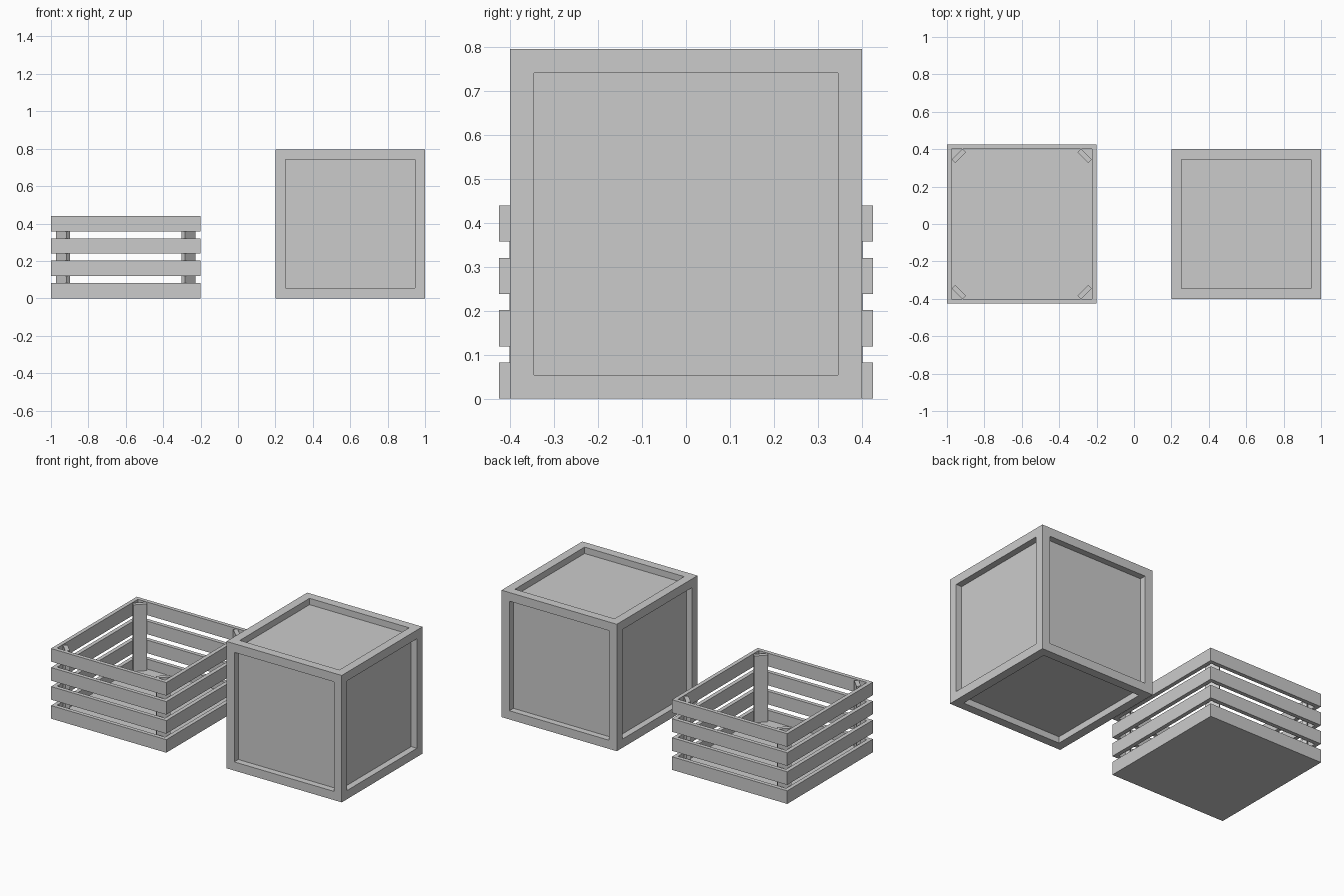
import bpy, bmesh, math
from mathutils import Matrix, Vector

if "Cube" in bpy.data.objects:
    bpy.data.objects.remove(bpy.data.objects["Cube"])


def finish(bm, name):
    mesh = bpy.data.meshes.new(name)
    bm.to_mesh(mesh)
    bm.free()
    obj = bpy.data.objects.new(name, mesh)
    bpy.context.collection.objects.link(obj)
    return obj


def box(name, center, size, turn=0.0):
    bm = bmesh.new()
    m = (Matrix.Translation(Vector(center)) @ Matrix.Rotation(turn, 4, 'Z')
         @ Matrix.Diagonal((*size, 1)))
    bmesh.ops.create_cube(bm, size=1, matrix=m)
    return finish(bm, name)


# Closed crate: every face framed, panel pushed straight in
bm = bmesh.new()
bmesh.ops.create_cube(bm, size=1, matrix=Matrix.Translation((0.6, 0, 0.398))
                      @ Matrix.Diagonal((0.8, 0.8, 0.796, 1)))
panels = bm.faces[:]
bmesh.ops.inset_individual(bm, faces=panels, thickness=0.077, depth=0)
for face in panels:
    n = face.normal.copy()
    panel = bmesh.ops.extrude_discrete_faces(bm, faces=[face])["faces"][0]
    bmesh.ops.translate(bm, verts=panel.verts[:], vec=n * -0.04)
bmesh.ops.recalc_face_normals(bm, faces=bm.faces[:])
finish(bm, "closed_crate")

# Open crate: four rows of slats
CX, T, H = -0.6, 0.025, 0.082
for row in range(4):
    z = H / 2 + row * 0.1193
    for s, side in ((-1, "front"), (1, "back")):
        box(f"{side}_slat_{row + 1}", (CX, s * 0.4125, z), (0.8, T, H))
    for s, side in ((-1, "left"), (1, "right")):
        box(f"{side}_slat_{row + 1}", (CX + s * 0.3875, 0, z), (T, 0.8, H))

# Floor board between the bottom slats
box("crate_floor", (CX, 0, 0.01), (0.75, 0.8, 0.02))

# Corner posts set diagonally across the inside corners
for sx in (-1, 1):
    for sy in (-1, 1):
        box("corner_post", (CX + sx * 0.336, sy * 0.364, 0.219),
            (0.08, 0.026, 0.438), -sx * sy * math.pi / 4)
